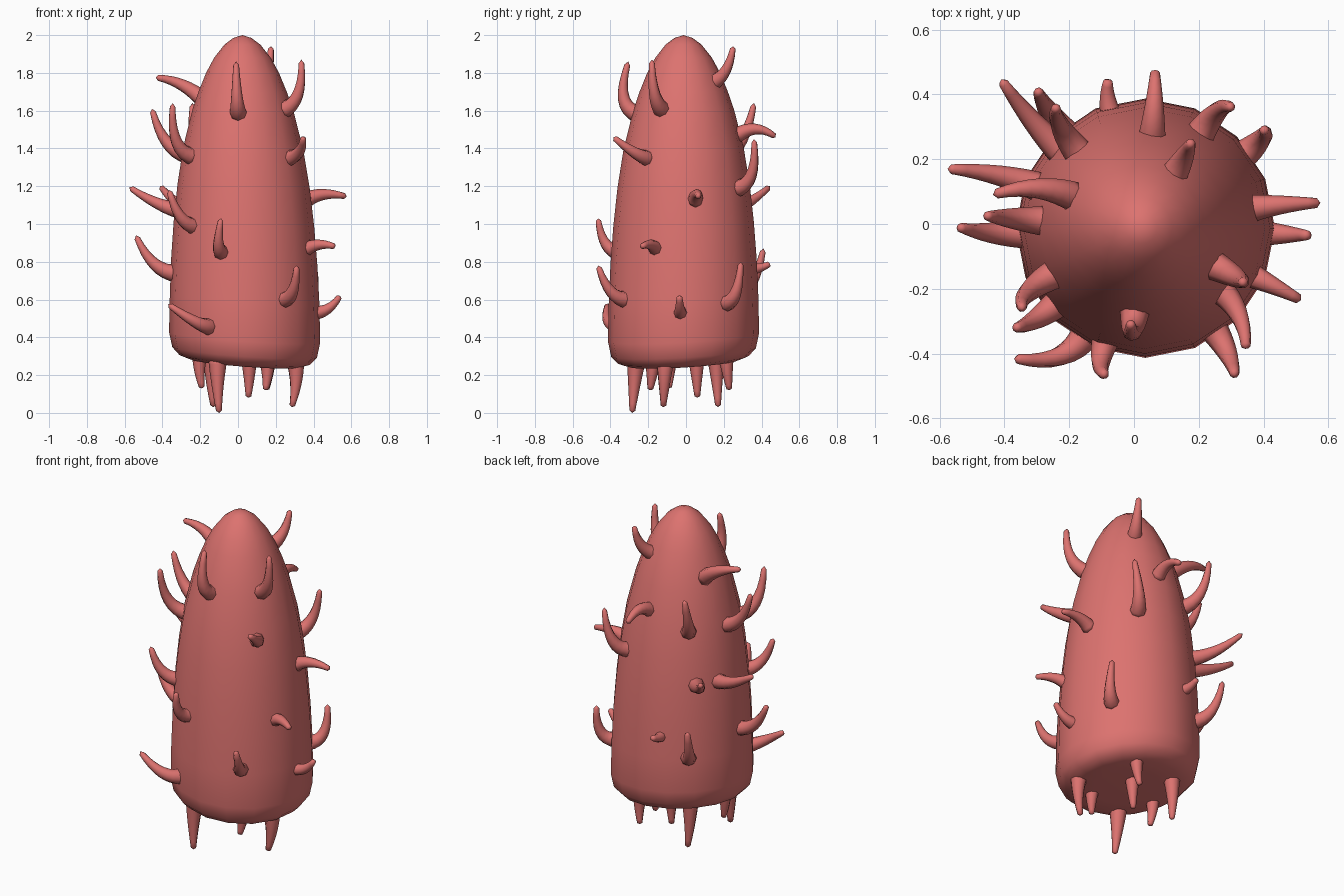
import bpy, bmesh, math
from mathutils import Vector

if "Cube" in bpy.data.objects:
    bpy.data.objects.remove(bpy.data.objects["Cube"])

mat = bpy.data.materials.new("coral_red")
mat.diffuse_color = (0.72, 0.17, 0.16, 1)
mat.use_nodes = True
mat.node_tree.nodes["Principled BSDF"].inputs["Base Color"].default_value = mat.diffuse_color

CX, CY = 0.035, -0.013
# body profile: (height, radius), bottom to top
PROFILE = [(0.258, 0.18), (0.262, 0.29), (0.28, 0.345), (0.32, 0.383), (0.4, 0.4),
           (0.6, 0.396), (0.8, 0.387), (1.0, 0.372), (1.2, 0.35), (1.4, 0.318),
           (1.6, 0.268), (1.7, 0.234), (1.8, 0.193), (1.88, 0.15), (1.95, 0.095),
           (1.985, 0.048)]


def centre_x(z):
    """The body leans a little towards the tip."""
    return CX - 0.012 * max(0, z - 0.6) / 1.4


def radius_at(z):
    for (z0, r0), (z1, r1) in zip(PROFILE[3:], PROFILE[4:]):
        if z0 <= z <= z1:
            return r0 + (r1 - r0) * (z - z0) / (z1 - z0)
    return 0.3


def skin(name, rings, start, end):
    """Join closed rings of points, with a pole at each end."""
    bm = bmesh.new()
    vs = [[bm.verts.new(p) for p in ring] for ring in rings]
    n = len(vs[0])
    for a, b in zip(vs, vs[1:]):
        for i in range(n):
            j = (i + 1) % n
            bm.faces.new((a[i], a[j], b[j], b[i]))
    p, q = bm.verts.new(start), bm.verts.new(end)
    for i in range(n):
        j = (i + 1) % n
        bm.faces.new((p, vs[0][j], vs[0][i]))
        bm.faces.new((q, vs[-1][i], vs[-1][j]))
    bmesh.ops.recalc_face_normals(bm, faces=bm.faces)
    for f in bm.faces:
        f.smooth = True
    me = bpy.data.meshes.new(name)
    bm.to_mesh(me)
    bm.free()
    me.materials.append(mat)
    ob = bpy.data.objects.new(name, me)
    bpy.context.collection.objects.link(ob)
    return ob


# body: 16-sided rounded cone with a slightly slanted bottom
rings = []
for z, r in PROFILE:
    ring = []
    slant = max(0, (2 - z) / 1.7)
    for k in range(16):
        a = math.tau * k / 16
        x, y = r * math.cos(a), r * math.sin(a)
        ring.append((centre_x(z) + x, CY + y, z + slant * (-0.075 * x + 0.06 * y)))
    rings.append(ring)
skin("body", rings, (CX, CY, 0.258), (centre_x(2), CY, 2.0))


def horn(name, base, tip, normal, base_r, bend=0.4):
    """Curved tapering horn leaving the surface along its normal."""
    base, tip, normal = Vector(base), Vector(tip), Vector(normal).normalized()
    ctrl = base + normal * (tip - base).length * bend
    base = base - normal * 0.03
    end = tip
    rings, steps = [], 8
    for s in range(steps + 1):
        t = s / steps * 0.96
        p = base * (1 - t) ** 2 + ctrl * 2 * t * (1 - t) + end * t * t
        d = ((ctrl - base) * (1 - t) + (end - ctrl) * t).normalized()
        ref = Vector((0, 0, 1)).cross(normal)
        if ref.length < 0.1:
            ref = Vector((1, 0, 0))
        u = (ref - d * ref.dot(d)).normalized()
        v = d.cross(u)
        r = base_r + (0.014 - base_r) * t
        rings.append([p + r * (math.cos(math.tau * k / 8) * u + math.sin(math.tau * k / 8) * v)
                      for k in range(8)])
    skin(name, rings, base, end)


# side horns: base x, y, z then tip x, y, z
SIDE = [
    (-.27, .27, 1.07, -.41, .445, 1.2), (-.23, .3, .64, -.295, .41, .87),
    (-.19, .25, 1.38, -.24, .36, 1.64), (-.08, .37, .76, -.08, .445, .79),
    (.065, .29, 1.48, .065, .475, 1.46), (.21, .28, 1.19, .3, .36, 1.45),
    (.15, .18, 1.76, .175, .25, 1.94), (.36, .23, .58, .4, .29, .8),
    (.38, .05, 1.14, .575, .065, 1.145), (.43, -.03, .53, .54, -.035, .62),
    (.39, -.17, .88, .515, -.235, .88), (.26, -.13, 1.61, .335, -.18, 1.87),
    (.28, -.21, 1.35, .345, -.385, 1.46), (.25, -.33, .6, .31, -.465, .78),
    (.01, -.28, 1.59, -.01, -.305, 1.86), (-.09, -.37, .85, -.09, -.465, 1.03),
    (-.16, -.36, .455, -.37, -.415, .575), (-.25, -.26, .99, -.365, -.32, 1.18),
    (-.25, -.16, 1.36, -.345, -.26, 1.64), (-.35, -.03, .74, -.54, -.01, .94),
    (-.28, .01, 1.37, -.455, .025, 1.61), (-.21, .1, 1.67, -.435, .09, 1.775),
    (-.33, .13, 1.07, -.575, .17, 1.195)]
for i, (bx, by, bz, *tip) in enumerate(SIDE):
    a = math.atan2(by - CY, bx - CX)
    r = radius_at(bz)
    base = (centre_x(bz) + r * math.cos(a), CY + r * math.sin(a), bz)
    slope = (radius_at(bz - 0.05) - radius_at(bz + 0.05)) / 0.1
    if i in (4, 8, 10, 21):          # these horns rise first, then droop
        slope += 0.5
    length = (Vector(tip) - Vector(base)).length
    horn(f"side_horn_{i + 1}", base, tip, (math.cos(a), math.sin(a), slope),
         min(0.048, 0.026 + 0.09 * length), 0.55 if i in (4, 21) else 0.38)

# bottom horns: tip x, y, z
BOTTOM = [(-.1, -.285, 0), (.285, -.12, .03), (-.13, .17, .03), (.055, .06, .08),
          (-.19, -.09, .13), (.15, .23, .12), (.145, -.19, .12)]
for i, (x, y, z) in enumerate(BOTTOM):
    base = (x * 1.08, y * 0.93, 0.262 + 0.06 * y - 0.075 * (x - CX))
    horn(f"bottom_horn_{i + 1}", base, (x, y, z), (0.4 * x, 0.3 * y, -1),
         0.03 + 0.08 * (0.26 - z))
